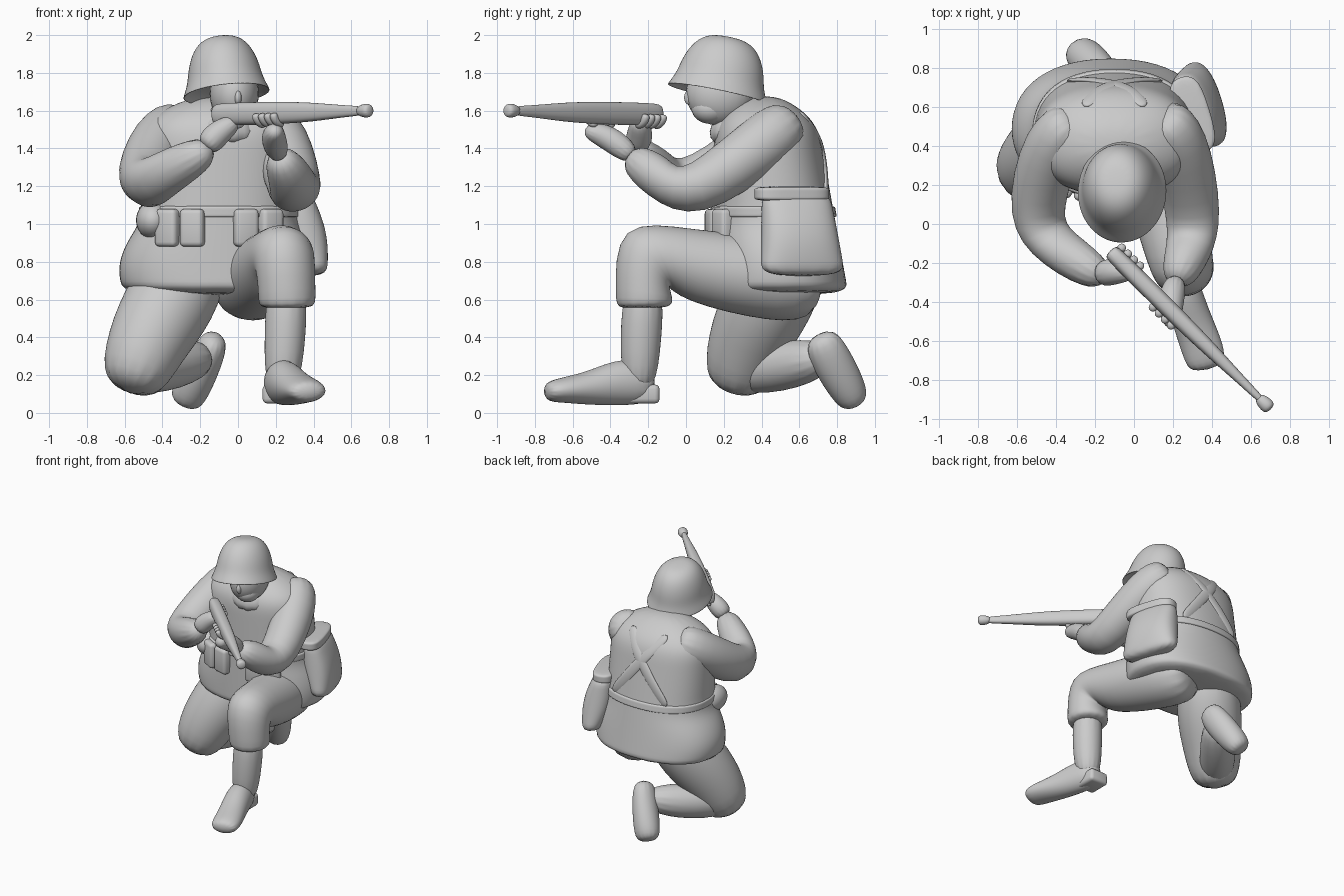
import bpy, bmesh, math
from mathutils import Matrix, Vector

if "Cube" in bpy.data.objects:
    bpy.data.objects.remove(bpy.data.objects["Cube"])

COLOUR = (.6, .6, .6, 1)
grey = bpy.data.materials.new("plain_grey")
grey.use_nodes = True
grey.diffuse_color = COLOUR
grey.node_tree.nodes["Principled BSDF"].inputs["Base Color"].default_value = COLOUR

RIGHTWARD, UPWARD = Vector((1, 0, 0)), Vector((0, 0, 1))
SIDES = 14


def make_object(name, bm):
    """Turn a bmesh into a smooth grey object."""
    bmesh.ops.recalc_face_normals(bm, faces=bm.faces)
    mesh = bpy.data.meshes.new(name)
    bm.to_mesh(mesh)
    bm.free()
    mesh.shade_smooth()
    mesh.materials.append(grey)
    obj = bpy.data.objects.new(name, mesh)
    bpy.context.collection.objects.link(obj)
    return obj


def loft(name, rings, hint=RIGHTWARD, level_rings=False, power=2):
    """Skin rings of (x, y, z, radius along hint, optional other radius) along a path."""
    bm = bmesh.new()
    centres = [Vector(ring[:3]) for ring in rings]
    swell = 3 / (2 + math.cos(math.tau / SIDES))
    loops = []
    for i, (centre, ring) in enumerate(zip(centres, rings)):
        previous, following = centres[max(i - 1, 0)], centres[min(i + 1, len(rings) - 1)]
        along = UPWARD if level_rings else (following - previous).normalized()
        side = (hint - along * hint.dot(along)).normalized()
        other = along.cross(side)
        loop = []
        for k in range(SIDES):
            angle = math.tau * k / SIDES
            c, s = math.cos(angle), math.sin(angle)
            u = math.copysign(abs(c) ** (2 / power), c) * ring[3] * swell
            v = math.copysign(abs(s) ** (2 / power), s) * ring[-1] * swell
            loop.append(bm.verts.new(centre + side * u + other * v))
        loops.append(loop)
    for lower, upper in zip(loops, loops[1:]):
        for k in range(SIDES):
            n = (k + 1) % SIDES
            bm.faces.new((lower[k], lower[n], upper[n], upper[k]))
    bm.faces.new(loops[0])
    bm.faces.new(loops[-1])
    obj = make_object(name, bm)
    smooth = obj.modifiers.new("smooth", "SUBSURF")
    smooth.levels = smooth.render_levels = 2
    return obj


def ball(name, centre, radii):
    bm = bmesh.new()
    bmesh.ops.create_uvsphere(bm, u_segments=24, v_segments=16, radius=1)
    bm.transform(Matrix.Translation(centre) @ Matrix.Diagonal((*radii, 1)))
    make_object(name, bm)


def box(name, centre, size, turn=0):
    bm = bmesh.new()
    bmesh.ops.create_cube(bm, size=1)
    bm.transform(Matrix.Translation(centre) @ Matrix.Rotation(turn, 4, "Z")
                 @ Matrix.Diagonal((*size, 1)))
    bevel = make_object(name, bm).modifiers.new("bevel", "BEVEL")
    bevel.width, bevel.segments = .025, 3


# Jacket: ballooning skirt, straight trunk and rounded shoulders
HEM, COLLAR_TOP, SQUARENESS = .62, 1.68, 2.3


def jacket_ring(z, extra=0):
    t = (z - HEM) / (COLLAR_TOP - HEM)
    flare = .1 * math.sin(math.pi * min(1, 2 * t + .25))
    shoulder = 1 - .7 * max(0, 4 * t - 3) ** 3
    return (-.1 - flare * .2, .5 - .09 * t, z,
            (.41 + flare) * shoulder + extra, (.36 - .1 * t) * shoulder + extra)


def on_jacket(x, z, facing):
    """Point on the jacket's front (-1) or back (1)."""
    cx, cy, _, rx, ry = jacket_ring(z)
    rest = max(0, 1 - abs((x - cx) / rx) ** SQUARENESS)
    return Vector((x, cy + facing * ry * rest ** (1 / SQUARENESS), z))


STEPS = 14
loft("jacket", [jacket_ring(HEM + (COLLAR_TOP - HEM) * k / STEPS) for k in range(STEPS + 1)],
     level_rings=True, power=SQUARENESS)
loft("belt", [jacket_ring(z, .012) for z in (1.03, 1.04, 1.09, 1.1)],
     level_rings=True, power=SQUARENESS)

# Crossed braces up the back and pouches on the belt
for side, word in ((-1, "right"), (1, "left")):
    brace = [on_jacket(-.1 + side * (.24 - .1 * k), 1.08 + .13 * k, 1) for k in range(5)]
    loft(f"{word}_brace", [(*point, .04, .015) for point in brace])
    for place, reach in (("inner", .14), ("outer", .27)):
        spot = on_jacket(-.1 + side * reach, .98, -1)
        box(f"{word}_{place}_pouch", spot, (.13, .09, .2), side * reach * 2)
ball("hip_pouch", (-.45, .3, 1.02), (.09, .14, .1))

# Side bag, swelling toward the bottom, with a thin flap
bag_length = Vector((-.3, 1, 0))
bag = []
for k in range(6):
    t = k / 5
    bag.append((.29 + .08 * t, .58 + .04 * t, 1.18 - .46 * t,
                .18 + .05 * t, .07 + .05 * math.sin(math.pi * t)))
loft("side_bag", bag, bag_length, True, 2.6)
loft("bag_flap", [(.3, .56, z, .2, .09) for z in (1.2, 1.18, 1.14, 1.12)], bag_length, True, 3)

# Neck, collar and face
loft("neck", [(-.06, .3, 1.4, .12), (-.04, .2, 1.7, .1)])
loft("collar", [(-.06, .31, 1.42, .22), (-.05, .27, 1.62, .14)])
ball("head", (-.02, .18, 1.69), (.13, .18, .17))
ball("chin", (0, .13, 1.61), (.09, .1, .08))
ball("nose", (0, .02, 1.67), (.02, .03, .04))

# Helmet: hollow rim, flare and full dome, tilted with the head
profile = [(.06, .17), (0, .23), (.01, .23)]
for k in range(1, 7):
    angle = k * .24
    profile.append((.32 * math.sin(angle), .205 * math.cos(angle) ** .65))
helmet = loft("helmet", [(0, 0, z, r, r * 1.17) for z, r in profile], level_rings=True)
helmet.matrix_world = (Matrix.Translation((-.06, .165, 1.68)) @ Matrix.Rotation(-.2, 4, "X")
                       @ Matrix.Rotation(-.1, 4, "Y"))

# Left leg: raised knee, shin and planted boot
loft("left_trouser", [(0, .7, .7, .2), (.1, .5, .7, .23), (.2, 0, .78, .19),
                      (.25, -.24, .87, .16, .22), (.26, -.22, .6, .15), (.26, -.22, .55, .15)])
loft("left_shin", [(.26, -.22, .7, .11), (.25, -.24, .4, .11), (.23, -.25, .1, .09)])
loft("left_boot", [(.2, -.16, .15, .08, .1), (.24, -.33, .17, .1, .13), (.3, -.5, .13, .1, .09),
                   (.36, -.66, .12, .11, .065), (.38, -.75, .11, .09, .05)])
box("left_heel", (.21, -.23, .1), (.16, .18, .1))

# Right leg: kneeling thigh, trailing shin and upturned boot
loft("right_thigh", [(-.2, .6, .9, .2), (-.35, .44, .6, .25), (-.5, .31, .35, .21),
                     (-.58, .25, .1, .16)])
loft("right_shin", [(-.6, .2, .22, .12), (-.4, .5, .24, .14), (-.15, .75, .3, .1)])
loft("right_boot", [(-.11, .7, .42, .07, .09), (-.17, .77, .28, .09, .11),
                    (-.25, .86, .12, .1, .1), (-.29, .9, .04, .08, .07)])

# Sleeves, bent at the elbows
loft("left_sleeve", [(.12, .57, 1.56, .12), (.23, .46, 1.47, .16), (.32, .02, 1.12, .14),
                     (.28, -.15, 1.25, .12), (.21, -.31, 1.37, .08)])
loft("right_sleeve", [(-.28, .55, 1.56, .12), (-.42, .45, 1.47, .16), (-.53, .03, 1.17, .15),
                      (-.4, -.13, 1.26, .12), (-.13, -.29, 1.41, .09)], UPWARD)

# Rifle: blunt receiver, tapering barrel and flared muzzle on one line of aim
breech, tip = Vector((-.1, -.16, 1.58)), Vector((.68, -.93, 1.6))
aim = (tip - breech).normalized()
across = UPWARD.cross(aim)


def rifle_rings(profile, width):
    return [(*breech.lerp(tip, t), r * width, r) for t, r in profile]


loft("rifle", rifle_rings(((-.03, .05), (0, .06), (.4, .06), (.64, .05), (.85, .03), (1, .024)),
                          .75), across, power=2.5)
loft("muzzle", rifle_rings(((.94, .025), (1, .04), (1.03, .03)), 1), across)

# Hands, with fingers curled round the rifle
loft("left_hand", [(.22, -.27, 1.35, .06), (.18, -.42, 1.47, .07), (.2, -.54, 1.5, .04)])
loft("right_hand", [(-.18, -.26, 1.4, .07), (-.1, -.24, 1.49, .07), (0, -.25, 1.55, .04)], UPWARD)
for word, start, turn in (("left", .3, -1), ("right", 0, 1)):
    for finger in range(4):
        knuckle = breech.lerp(tip, start + .04 * finger)
        curl = []
        for k in range(4):
            angle = .6 * k - 1.8
            curl.append(knuckle + (across * turn * math.cos(angle) + UPWARD * math.sin(angle)) * .06)
        loft(f"{word}_finger_{finger + 1}", [(*point, .022) for point in curl], aim)
